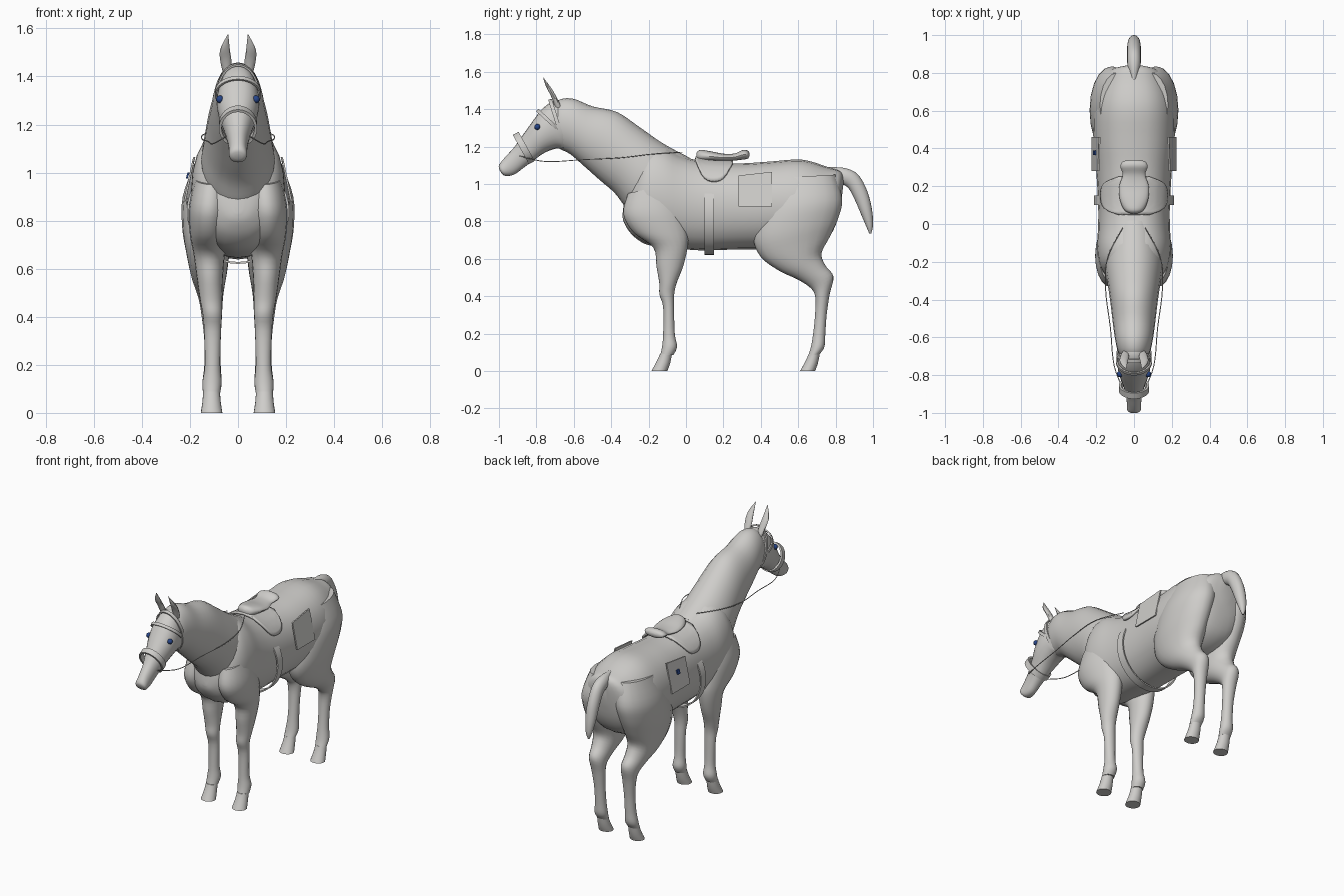
import bpy, bmesh, math
from mathutils import Vector
from mathutils.bvhtree import BVHTree

if "Cube" in bpy.data.objects:
    bpy.data.objects.remove(bpy.data.objects["Cube"])


def material(name, rgb):
    m = bpy.data.materials.new(name)
    m.use_nodes = True
    m.diffuse_color = (*rgb, 1)
    m.node_tree.nodes["Principled BSDF"].inputs["Base Color"].default_value = (*rgb, 1)
    return m


COAT = material("pale grey", (0.62, 0.61, 0.59))
BLUE = material("dark blue", (0.02, 0.06, 0.25))


def finish(bm, name, mat=COAT, smooth=40):
    bmesh.ops.recalc_face_normals(bm, faces=bm.faces)
    me = bpy.data.meshes.new(name)
    bm.to_mesh(me)
    bm.free()
    ob = bpy.data.objects.new(name, me)
    bpy.context.collection.objects.link(ob)
    me.materials.append(mat)
    bpy.ops.object.select_all(action="DESELECT")
    ob.select_set(True)
    bpy.context.view_layer.objects.active = ob
    bpy.ops.object.shade_smooth_by_angle(angle=math.radians(smooth))
    return ob


def spline(rows, steps):
    """Catmull-Rom through rows of equal length."""
    out = []
    for i in range(len(rows) - 1):
        p0, p3 = rows[max(i - 1, 0)], rows[min(i + 2, len(rows) - 1)]
        for s in range(steps):
            t = s / steps
            out.append([0.5 * (2 * b + (c - a) * t + (2 * a - 5 * b + 4 * c - d) * t * t
                               + (3 * b - a - 3 * c + d) * t ** 3)
                        for a, b, c, d in zip(p0, rows[i], rows[i + 1], p3)])
    return out + [list(rows[-1])]


def loft(name, rows, steps=4, sides=24, power=1.0, mat=COAT):
    """Rows: y, z of one edge, y, z of the opposite edge, centre x, half width."""
    bm = bmesh.new()
    rings = []
    for y1, z1, y2, z2, cx, hw in spline(rows, steps):
        ring = []
        for k in range(sides):
            a = math.tau * k / sides
            c, s = math.cos(a), math.sin(a)
            u = (1 + c) / 2
            x = cx + hw * math.copysign(abs(s) ** power, s)
            ring.append(bm.verts.new((x, y2 + (y1 - y2) * u, z2 + (z1 - z2) * u)))
        rings.append(ring)
    for r, q in zip(rings, rings[1:]):
        for k in range(sides):
            j = (k + 1) % sides
            bm.faces.new((r[k], r[j], q[j], q[k]))
    bm.faces.new(rings[0])
    bm.faces.new(rings[-1])
    return finish(bm, name, mat)


def band(name, top, bottom, hw, width, thick=0.008):
    """Flat strap looped round the body between two side-view points."""
    t, b = Vector((0, *top)), Vector((0, *bottom))
    mid, up = (t + b) / 2, (t - b) / 2
    n = up.normalized().cross(Vector((1, 0, 0)))
    bm = bmesh.new()
    rings = []
    for k in range(40):
        a = math.tau * k / 40
        d = Vector((math.sin(a), 0, 0))
        rings.append([bm.verts.new(mid + d * (hw + g) + up * math.cos(a) * (1 + g / up.length) + n * w)
                      for g, w in ((0, -width / 2), (thick, -width / 2), (thick, width / 2), (0, width / 2))])
    for k in range(40):
        r, q = rings[k], rings[(k + 1) % 40]
        for j in range(4):
            bm.faces.new((r[j], r[(j + 1) % 4], q[(j + 1) % 4], q[j]))
    return finish(bm, name)


# Barrel, chest and rump
torso = loft("torso", [
    (.845, 1.03, .83, .90, 0, .03), (.825, 1.07, .80, .78, 0, .13), (.76, 1.09, .74, .69, 0, .18),
    (.62, 1.13, .62, .64, 0, .215), (.45, 1.12, .45, .65, 0, .215), (.28, 1.11, .28, .65, 0, .20),
    (.1, 1.12, .1, .645, 0, .19), (-.02, 1.15, 0, .65, 0, .19), (-.12, 1.2, -.12, .66, 0, .195),
    (-.2, 1.2, -.22, .68, 0, .185), (-.26, 1.12, -.29, .73, 0, .15), (-.31, 1.0, -.33, .79, 0, .08),
    (-.33, .92, -.34, .83, 0, .02)], power=.85)

# Neck and head
loft("neck", [
    (.02, 1.14, -.2, .76, 0, .15), (-.12, 1.215, -.31, .86, 0, .155), (-.25, 1.305, -.38, .95, 0, .14),
    (-.37, 1.385, -.46, 1.02, 0, .125), (-.5, 1.415, -.55, 1.10, 0, .112), (-.6, 1.455, -.62, 1.16, 0, .1),
    (-.67, 1.453, -.68, 1.19, 0, .085), (-.71, 1.42, -.72, 1.22, 0, .06)])
loft("head", [
    (-.63, 1.44, -.61, 1.25, 0, .05), (-.70, 1.447, -.64, 1.19, 0, .078), (-.77, 1.40, -.69, 1.19, 0, .088),
    (-.82, 1.335, -.75, 1.17, 0, .082), (-.87, 1.265, -.81, 1.13, 0, .062), (-.92, 1.195, -.87, 1.085, 0, .045),
    (-.97, 1.14, -.92, 1.05, 0, .038), (-1.0, 1.10, -.965, 1.043, 0, .036), (-.997, 1.075, -.985, 1.055, 0, .018)],
    power=.85)

# Tail
loft("tail", [
    (.76, 1.09, .78, 1.0, 0, .02), (.85, 1.085, .83, 1.0, 0, .035), (.92, 1.05, .87, .975, 0, .036),
    (.97, .96, .905, .91, 0, .036), (.995, .86, .935, .84, 0, .032), (1.0, .78, .965, .77, 0, .02),
    (.99, .735, .98, .735, 0, .005)], sides=16)

FORELEG = [
    (-.31, .95, -.08, 1.0, .11, .07), (-.335, .84, -.02, .86, .12, .085), (-.28, .74, .01, .74, .122, .078),
    (-.175, .66, .008, .66, .12, .065), (-.158, .56, -.015, .56, .117, .054), (-.143, .47, -.05, .47, .112, .046),
    (-.142, .41, -.063, .41, .107, .040), (-.122, .34, -.064, .34, .106, .035), (-.122, .2, -.06, .2, .106, .032),
    (-.128, .13, -.048, .13, .108, .040), (-.138, .085, -.068, .085, .11, .036)]
HINDLEG = [
    (.46, 1.03, .80, 1.05, .09, .09), (.40, .88, .835, .92, .115, .115), (.36, .72, .815, .82, .125, .107),
    (.40, .61, .77, .72, .125, .090), (.50, .535, .725, .63, .122, .076), (.60, .488, .745, .565, .118, .062),
    (.67, .44, .788, .505, .113, .05), (.692, .39, .768, .41, .109, .042), (.69, .3, .752, .3, .106, .034),
    (.68, .2, .745, .2, .106, .034), (.667, .125, .74, .13, .108, .040), (.652, .08, .715, .09, .11, .036)]


def mirrored(row, s):
    return (*row[:4], row[4] * s, row[5])


for s, side in ((1, "left"), (-1, "right")):
    # Legs and hooves
    for name, leg, toe, heel in (("front", FORELEG, -.185, -.10), ("hind", HINDLEG, .61, .69)):
        loft(f"{side}_{name}_leg", [mirrored(r, s) for r in leg], sides=20)
        loft(f"{side}_{name}_hoof", [mirrored(r, s) for r in (
            (toe + .045, .09, heel + .025, .09, .11, .035), (toe + .03, .055, heel + .015, .04, .11, .038),
            (toe, 0, heel, 0, .11, .045))], steps=2, sides=20)
    # Ears
    loft(f"{side}_ear", [mirrored(r, s) for r in (
        (-.70, 1.41, -.665, 1.41, .045, .016), (-.722, 1.47, -.685, 1.45, .05, .023),
        (-.748, 1.52, -.715, 1.505, .054, .02), (-.766, 1.575, -.763, 1.57, .042, .002))], sides=12)
    # Eyes
    bm = bmesh.new()
    bmesh.ops.create_uvsphere(bm, u_segments=12, v_segments=8, radius=.016)
    bmesh.ops.translate(bm, verts=bm.verts, vec=(s * .075, -.795, 1.305))
    finish(bm, f"{side}_eye", BLUE)
    # Flat cloth panel behind the saddle, with a small badge on the right
    panels = [("cloth_panel", .28, .46, .88, 1.045, 0, COAT)]
    if s < 0:
        panels.append(("badge", .365, .39, .975, 1.0, .005, BLUE))
    for name, y0, y1, z0, z1, lift, mat in panels:
        bm = bmesh.new()
        pts = [(y0, z0), (y1, z0), (y1, z1 + (0.02 if not lift else 0)), (y0, z1)]
        loops = [[bm.verts.new((s * (.222 - max(z - .93, 0) * .3 + lift + d), y, z)) for y, z in pts]
                 for d in (-.004, .004)]
        bm.faces.new(loops[0])
        bm.faces.new(loops[1])
        for k in range(4):
            j = (k + 1) % 4
            bm.faces.new((loops[0][k], loops[0][j], loops[1][j], loops[1][k]))
        finish(bm, f"{side}_{name}", mat)
    # Reins
    cu = bpy.data.curves.new(f"{side}_rein", "CURVE")
    cu.dimensions, cu.bevel_depth, cu.bevel_resolution = "3D", .0025, 1
    sp = cu.splines.new("POLY")
    path = spline([(.05, -.89, 1.15), (.105, -.75, 1.12), (.125, -.55, 1.13), (.15, -.35, 1.14),
                   (.14, -.18, 1.16), (.06, -.02, 1.17)], 5)
    sp.points.add(len(path) - 1)
    for p, (x, y, z) in zip(sp.points, path):
        p.co = (s * x, y, z, 1)
    cu.materials.append(COAT)
    bpy.context.collection.objects.link(bpy.data.objects.new(f"{side}_rein", cu))

# Bridle straps and girth
band("noseband", (-.905, 1.26), (-.83, 1.125), .068, .035, .012)
band("headstall", (-.725, 1.445), (-.645, 1.19), .084, .02)
band("browband", (-.79, 1.39), (-.66, 1.27), .088, .018)
band("girth", (.125, 1.05), (.125, .628), .205, .05)

# Saddle flap draped over the back, following the barrel
tree = BVHTree.FromObject(torso, bpy.context.evaluated_depsgraph_get())
bm = bmesh.new()
grid = []
for i in range(13):
    u = -1 + i / 6
    reach = 1.12 * max(1 - abs(u) ** 2.6, .12) ** .5
    row = []
    for j in range(21):
        a = reach * (j / 10 - 1)
        d = Vector((math.sin(a), 0, math.cos(a)))
        o = Vector((0, .15 + .1 * u, .93))
        hit = tree.ray_cast(o + d, -d)[0]
        row.append(bm.verts.new((hit or o + d * .2) + d * .012))
    grid.append(row)
for r, q in zip(grid, grid[1:]):
    for j in range(20):
        bm.faces.new((r[j], r[j + 1], q[j + 1], q[j]))
flap = finish(bm, "saddle_flap")
solid = flap.modifiers.new("thickness", "SOLIDIFY")
solid.thickness, solid.offset = .014, 0

# Saddle seat with raised pommel and cantle
loft("saddle_seat", [
    (.055, 1.165, .055, 1.14, 0, .015), (.075, 1.182, .07, 1.12, 0, .05), (.13, 1.175, .13, 1.12, 0, .075),
    (.2, 1.162, .2, 1.12, 0, .078), (.26, 1.163, .26, 1.125, 0, .06), (.305, 1.182, .3, 1.13, 0, .072),
    (.33, 1.178, .33, 1.135, 0, .06), (.34, 1.165, .34, 1.15, 0, .02)], sides=20)
